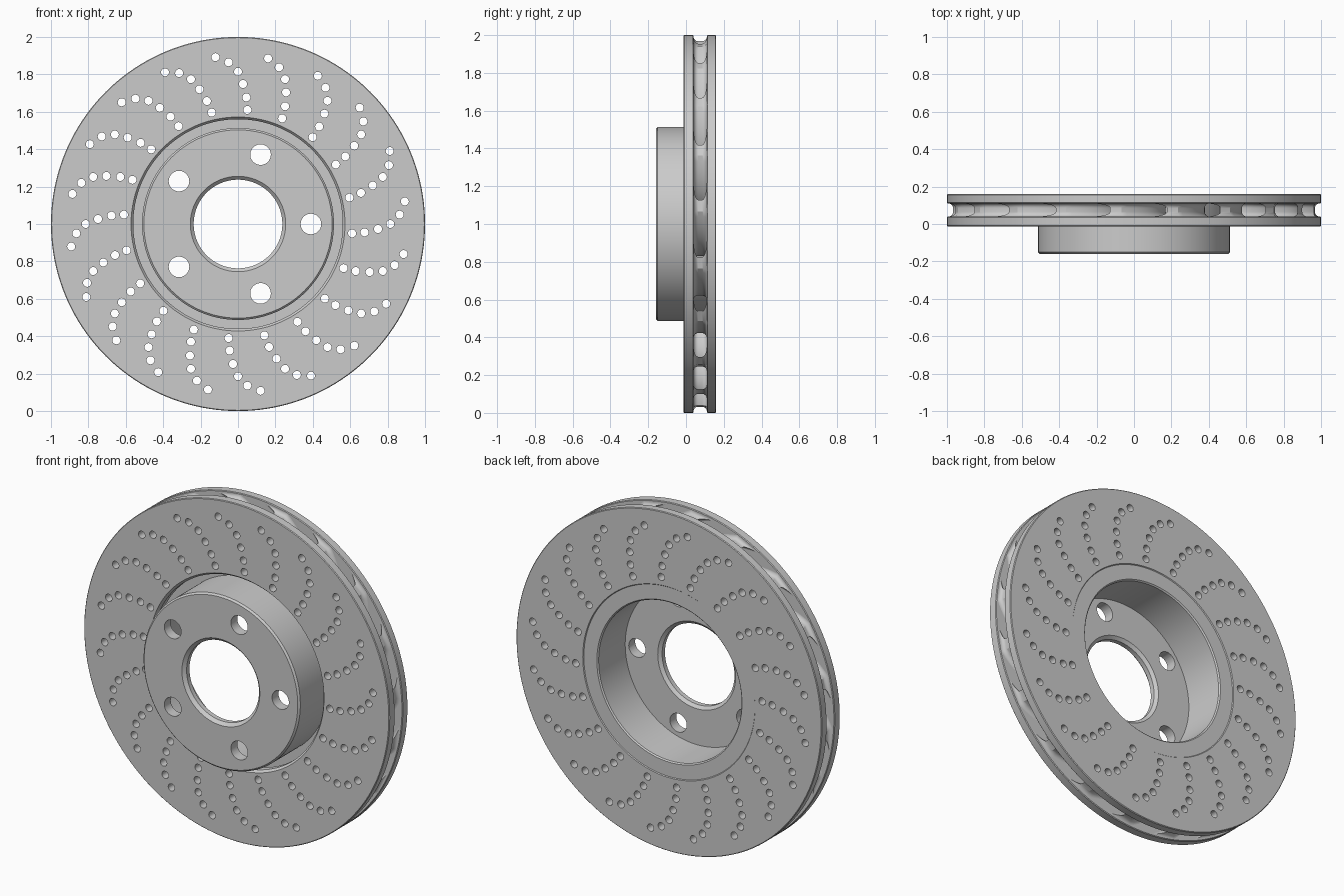
import bpy, bmesh
from math import sin, cos, tau, pi, radians, degrees, sqrt

if "Cube" in bpy.data.objects:
    bpy.data.objects.remove(bpy.data.objects["Cube"])

SEG = 160      # facets around the disc
ROWS = 20      # hole rows and vanes
CZ = 1.0       # height of the axle (axis runs along y)


def polar(r, a, y):
    """Point at radius r, angle a measured from +z towards +x."""
    return (r * sin(a), y, CZ + r * cos(a))


def make_object(name, bm):
    bmesh.ops.recalc_face_normals(bm, faces=bm.faces)
    me = bpy.data.meshes.new(name)
    bm.to_mesh(me)
    bm.free()
    ob = bpy.data.objects.new(name, me)
    bpy.context.collection.objects.link(ob)
    return ob


def loft(bm, rings, closed):
    """Skin matching rings of points; either loop back round or cap the ends."""
    vs = [[bm.verts.new(p) for p in ring] for ring in rings]
    n = len(vs[0])
    for i in range(len(vs) if closed else len(vs) - 1):
        a, b = vs[i], vs[(i + 1) % len(vs)]
        for j in range(n):
            k = (j + 1) % n
            bm.faces.new((a[j], a[k], b[k], b[j]))
    if not closed:
        bm.faces.new(vs[0])
        bm.faces.new(vs[-1])


def revolve(name, profile):
    """Spin a closed (radius, y) profile round the axle."""
    bm = bmesh.new()
    loft(bm, [[polar(r, i * tau / SEG, y) for r, y in profile]
              for i in range(SEG)], True)
    return make_object(name, bm)


def pin_cutter(name, centres, radius, y0, y1, sides):
    """Round pins along y, used to drill holes."""
    bm = bmesh.new()
    for r, a in centres:
        x, _, z = polar(r, a, 0)
        circle = [(x + radius * cos(i * tau / sides), z + radius * sin(i * tau / sides))
                  for i in range(sides)]
        loft(bm, [[(px, y, pz) for px, pz in circle] for y in (y0, y1)], False)
    ob = make_object(name, bm)
    ob.hide_render = True
    return ob


def activate(ob):
    bpy.ops.object.select_all(action='DESELECT')
    ob.select_set(True)
    bpy.context.view_layer.objects.active = ob


def drill(ob, cutter):
    activate(ob)
    m = ob.modifiers.new("drill", 'BOOLEAN')
    m.operation, m.solver, m.object = 'DIFFERENCE', 'EXACT', cutter
    bpy.ops.object.modifier_apply(modifier=m.name)


# Front friction ring, with a bevelled inner edge leaving a groove round the hat
front_ring = revolve("front_friction_ring", [
    (0.572, -0.013), (0.996, -0.013), (1.0, -0.009), (1.0, 0.036),
    (0.996, 0.04), (0.56, 0.04), (0.56, 0.002)])

# Hat and rear friction ring in one piece
hat = revolve("hat_and_rear_friction_ring", [
    (0.237, -0.142), (0.255, -0.16), (0.503, -0.16), (0.513, -0.15),
    (0.513, 0.11), (0.996, 0.11), (1.0, 0.114), (1.0, 0.156), (0.996, 0.16),
    (0.564, 0.16), (0.56, 0.155), (0.475, 0.155), (0.468, 0.148),
    (0.468, -0.10), (0.255, -0.10), (0.237, -0.115)])

# Curved rows of drilled holes: (radius, degrees)
row = [(0.900, 10.3), (0.866, 14.7), (0.814, 18.0),
       (0.749, 20.05), (0.678, 21.8), (0.612, 22.7)]
vent_pins = pin_cutter("vent_hole_cutter",
                       [(r, radians(a + i * 360 / ROWS)) for i in range(ROWS) for r, a in row],
                       0.0215, -0.1, 0.25, 20)
bolt_pins = pin_cutter("bolt_hole_cutter",
                       [(0.39, pi / 2 + i * tau / 5) for i in range(5)],
                       0.055, -0.25, -0.05, 40)
drill(front_ring, vent_pins)
drill(hat, vent_pins)
drill(hat, bolt_pins)
for cutter in (vent_pins, bolt_pins):
    bpy.data.objects.remove(cutter)

# Curved cooling vanes between the rings, filleted where they meet them
FIL, HALF, STEPS = 0.025, 0.014, 24
Y0, Y1 = 0.0395, 0.1105
quarter = [(FIL * (1 - cos(i * pi / 12)), FIL * (1 - sin(i * pi / 12))) for i in range(7)]
levels = [(Y0 + t, f) for t, f in quarter] + [(Y1 - t, f) for t, f in reversed(quarter)]


def vane_outline(y, f, turn):
    r0, r1 = 0.61 - f, 0.97 + f
    left, right = [], []
    for i in range(STEPS + 1):
        r = r0 + (r1 - r0) * i / STEPS
        d = max(r - 0.6, 0)
        a = radians(23 - 161 * d ** 2.11)
        slope = r * radians(161 * 2.11 * d ** 1.11)
        w = (HALF + f) / r * sqrt(1 + slope * slope)
        left.append(polar(r, a + turn - w, y))
        right.append(polar(r, a + turn + w, y))
    return left + right[::-1]


bm = bmesh.new()
for i in range(ROWS):
    turn = (i + 0.5) * tau / ROWS
    loft(bm, [vane_outline(y, f, turn) for y, f in levels], False)
vanes = make_object("cooling_vanes", bm)

# Smooth round walls, crisp edges
for ob in (front_ring, hat, vanes):
    activate(ob)
    bpy.ops.object.shade_smooth_by_angle(angle=radians(30))
